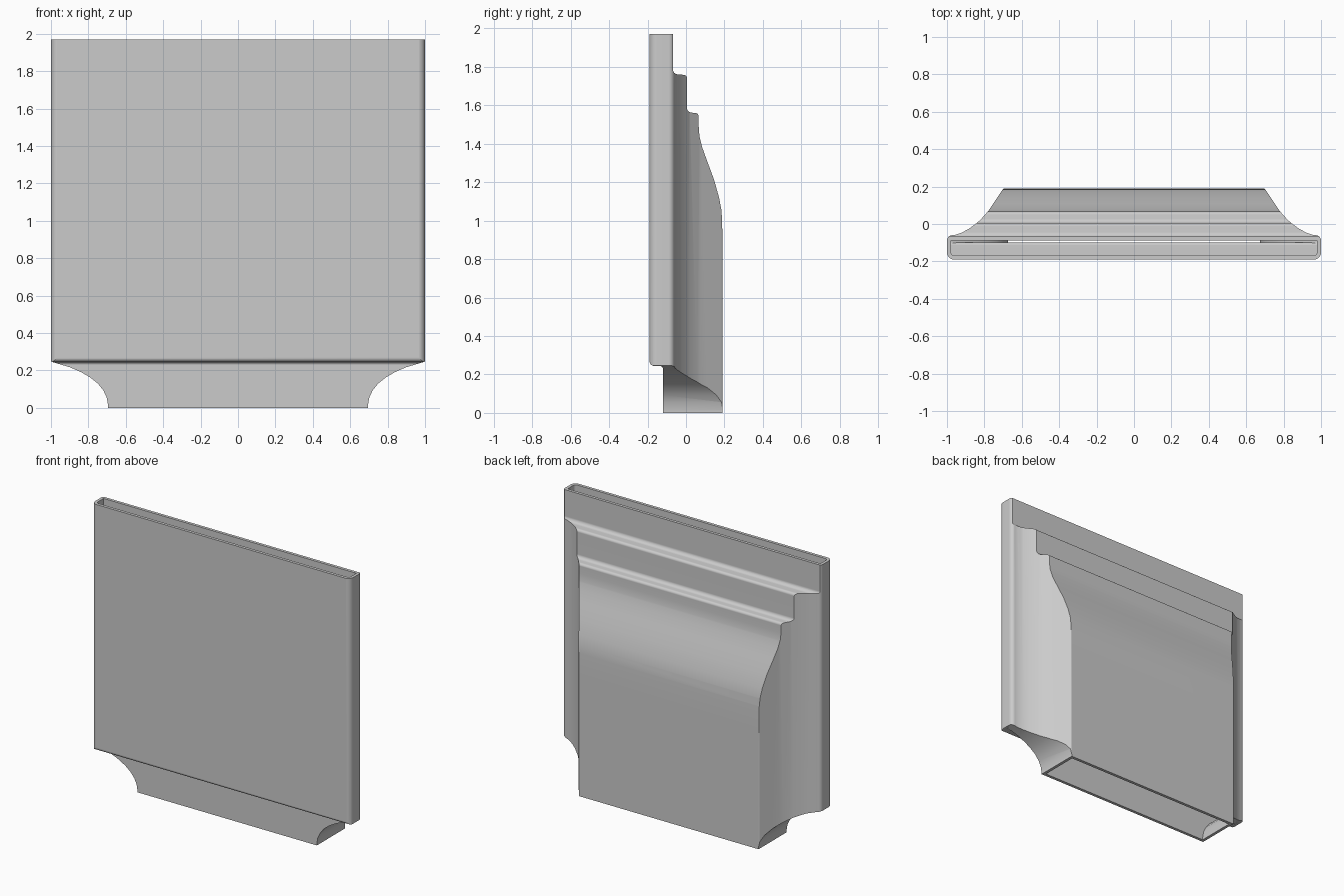
import bpy, bmesh, math
from mathutils import Vector

if "Cube" in bpy.data.objects:
    bpy.data.objects.remove(bpy.data.objects["Cube"], do_unlink=True)

WALL = 0.021
HEIGHT = 1.97

grey = bpy.data.materials.new("plain grey")
grey.use_nodes = True
COLOUR = (0.6, 0.6, 0.6, 1)
grey.diffuse_color = COLOUR
grey.node_tree.nodes["Principled BSDF"].inputs["Base Color"].default_value = COLOUR


def inset(points, t):
    """Move each edge of a counter-clockwise outline inwards by t; keeps corner radii."""
    out = []
    for i, (x, y, r) in enumerate(points):
        p = Vector((x, y))
        a = (p - Vector(points[i - 1][:2])).normalized()
        b = (Vector(points[(i + 1) % len(points)][:2]) - p).normalized()
        na, nb = Vector((-a.y, a.x)), Vector((-b.y, b.x))
        q = p + (na + nb) * (t / (1 + na.dot(nb)))
        convex = a.x * b.y - a.y * b.x > 0
        out.append((q.x, q.y, max(r - t, 0) if convex else r))
    return out


def fillet(points, steps=6):
    """Round every corner that has a radius."""
    out = []
    for i, (x, y, r) in enumerate(points):
        p = Vector((x, y))
        if r < 0.002:
            out.append(p)
            continue
        a = (Vector(points[i - 1][:2]) - p).normalized()
        b = (Vector(points[(i + 1) % len(points)][:2]) - p).normalized()
        half = a.angle(b) / 2
        centre = p + (a + b).normalized() * (r / math.sin(half))
        u = p + a * (r / math.tan(half)) - centre
        v = p + b * (r / math.tan(half)) - centre
        w = u.angle(v)
        for k in range(steps + 1):
            f = k / steps
            out.append(centre + (u * math.sin((1 - f) * w) + v * math.sin(f * w)) / math.sin(w))
    return out


def prism(name, outline, place, low, high):
    """Extrude an outline; place maps (u, v, depth) to x, y, z."""
    bm = bmesh.new()
    face = bm.faces.new([bm.verts.new(place(p.x, p.y, low)) for p in outline])
    shift = Vector(place(0, 0, high)) - Vector(place(0, 0, low))
    top = bmesh.ops.extrude_face_region(bm, geom=[face])["geom"]
    bmesh.ops.translate(bm, vec=shift, verts=[g for g in top if isinstance(g, bmesh.types.BMVert)])
    if not face.is_valid or len(bm.faces) < len(outline) + 2:
        bm.faces.new([v for v in bm.verts][:len(outline)])
    bmesh.ops.recalc_face_normals(bm, faces=bm.faces)
    mesh = bpy.data.meshes.new(name)
    bm.to_mesh(mesh)
    bm.free()
    mesh.materials.append(grey)
    ob = bpy.data.objects.new(name, mesh)
    bpy.context.collection.objects.link(ob)
    return ob


def combine(ob, cutter, operation):
    mod = ob.modifiers.new("cut", 'BOOLEAN')
    mod.operation, mod.object, mod.solver = operation, cutter, 'EXACT'
    bpy.context.view_layer.objects.active = ob
    bpy.ops.object.modifier_apply(modifier=mod.name)
    bpy.data.objects.remove(cutter, do_unlink=True)


# Plan outline: rounded slab with a concave flare towards the back
flare = [(1, -0.191, 0.04), (1, -0.063, 0.03), (0.957, -0.058, 0), (0.92, -0.046, 0),
         (0.877, -0.022, 0), (0.825, 0.018, 0), (0.777, 0.072, 0), (0.698, 0.191, 0.015)]
plan = flare + [(-x, y, r) for x, y, r in reversed(flare)]

# Side outline (y, z): stepped and curved back, recessed foot at the front
side = [(-0.12, 0, 0), (0.19, 0, 0), (0.19, 0.85, 0), (0.188, 1.0, 0), (0.184, 1.057, 0),
        (0.172, 1.12, 0), (0.146, 1.213, 0), (0.11, 1.31, 0), (0.083, 1.385, 0),
        (0.07, 1.44, 0), (0.066, 1.49, 0), (0.066, 1.558, 0.018), (0.005, 1.564, 0.025),
        (0.005, 1.757, 0.018), (-0.068, 1.763, 0.025), (-0.068, HEIGHT, 0),
        (-0.19, HEIGHT, 0), (-0.19, 0.245, 0.025), (-0.12, 0.243, 0.015)]

# Front outline (x, z): coves at both lower corners
cove = [(0.695, -0.3, 0), (0.695, 0.015, 0), (0.702, 0.055, 0), (0.72, 0.093, 0),
        (0.75, 0.13, 0), (0.79, 0.162, 0), (0.84, 0.191, 0), (0.90, 0.217, 0),
        (1.0, 0.247, 0), (1.2, 0.30, 0), (1.2, 2.5, 0)]
front = cove + [(-x, z, r) for x, z, r in reversed(cove)]


def body(name, t):
    """Intersection of the three outlines, inset by t and open-ended when inset."""
    a, b, c = plan, side, front
    if t:
        a, c = inset(plan, t), inset(front, t)
        b = [(y, -0.1 if z0 == 0 else HEIGHT + 0.1 if z0 == HEIGHT else z, r)
             for (y, z, r), (_, z0, _) in zip(inset(side, t), side)]
    ob = prism(name, fillet(b), lambda u, v, d: (d, u, v), -1.5, 1.5)
    combine(ob, prism("plan_cutter", fillet(a), lambda u, v, d: (u, v, d), -0.5, 2.5), 'INTERSECT')
    combine(ob, prism("front_cutter", fillet(c), lambda u, v, d: (u, d, v), -1, 1), 'INTERSECT')
    return ob


# Hollow shell, open at the top slot and at the foot
shell = body("hollow_shell", 0)
combine(shell, body("inner_cutter", WALL), 'DIFFERENCE')

for ob in bpy.context.selected_objects:
    ob.select_set(False)
shell.select_set(True)
bpy.context.view_layer.objects.active = shell
bpy.ops.object.shade_smooth_by_angle(angle=math.radians(30))
weighted = shell.modifiers.new("even_shading", 'WEIGHTED_NORMAL')
weighted.keep_sharp = True
